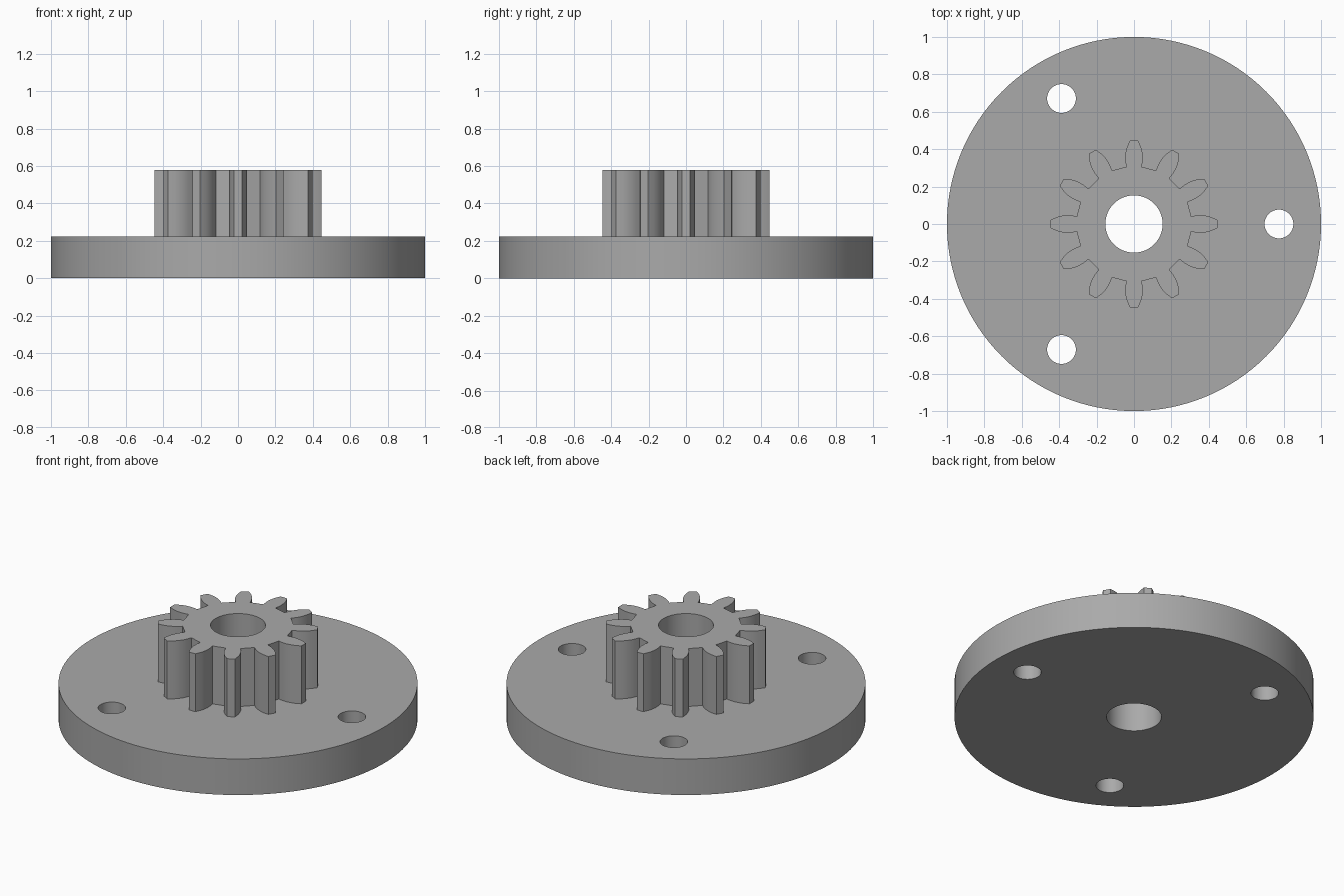
import bpy, bmesh
from math import radians, sin, cos, tau
from mathutils import Matrix

PLATE_H, TOTAL_H = 0.222, 0.578
BORE_R, BOLT_R, BOLT_CIRCLE = 0.153, 0.077, 0.775
TEETH = 12

cube = bpy.data.objects.get("Cube")
if cube:
    bpy.data.objects.remove(cube, do_unlink=True)

grey = bpy.data.materials.new("plain grey")
grey.use_nodes = True
colour = (0.4, 0.4, 0.4, 1)
grey.diffuse_color = colour
grey.node_tree.nodes["Principled BSDF"].inputs["Base Color"].default_value = colour


def prism(name, outline, z0, z1):
    """Extrude a closed outline upwards into a solid."""
    bm = bmesh.new()
    base = bm.faces.new([bm.verts.new((x, y, z0)) for x, y in outline])
    top = bmesh.ops.extrude_face_region(bm, geom=[base])["geom"]
    verts = [v for v in top if isinstance(v, bmesh.types.BMVert)]
    bmesh.ops.translate(bm, verts=verts, vec=(0, 0, z1 - z0))
    bmesh.ops.recalc_face_normals(bm, faces=bm.faces)
    mesh = bpy.data.meshes.new(name)
    bm.to_mesh(mesh)
    bm.free()
    mesh.materials.append(grey)
    obj = bpy.data.objects.new(name, mesh)
    bpy.context.collection.objects.link(obj)
    return obj


def circle(r, n, cx=0, cy=0):
    return [(cx + r * cos(tau * i / n), cy + r * sin(tau * i / n)) for i in range(n)]


def drill(obj, r, n, cx=0, cy=0):
    """Cut a vertical round hole right through an object."""
    cutter = prism("hole_cutter", circle(r, n, cx, cy), -0.2, 1)
    cutter.hide_render = True
    mod = obj.modifiers.new("hole", "BOOLEAN")
    mod.operation, mod.solver, mod.object = "DIFFERENCE", "EXACT", cutter
    bpy.context.view_layer.objects.active = obj
    bpy.ops.object.modifier_apply(modifier=mod.name)
    bpy.data.objects.remove(cutter, do_unlink=True)


# Round base plate with centre bore and three bolt holes
plate = prism("base_plate", circle(1, 128), 0, PLATE_H)
drill(plate, BORE_R, 64)
for k in range(3):
    a = tau * k / 3
    drill(plate, BOLT_R, 48, BOLT_CIRCLE * cos(a), BOLT_CIRCLE * sin(a))

# Gear: one tooth flank (radius along, half width), mirrored and repeated
flank = [(0.306, 0.041), (0.335, 0.046), (0.36, 0.047),
         (0.385, 0.044), (0.41, 0.038), (0.446, 0.022)]
tooth = [(r, -w) for r, w in flank] + [(r, w) for r, w in reversed(flank)]
outline = []
for k in range(TEETH):
    turn = Matrix.Rotation(tau * k / TEETH, 2)
    for r, w in tooth:
        outline.append((turn[0][0] * r + turn[0][1] * w,
                        turn[1][0] * r + turn[1][1] * w))
gear = prism("pinion_gear", outline, PLATE_H, TOTAL_H)
drill(gear, BORE_R, 64)

# Smooth round walls, keep hard edges
for obj in (plate, gear):
    bpy.ops.object.select_all(action="DESELECT")
    obj.select_set(True)
    bpy.context.view_layer.objects.active = obj
    bpy.ops.object.shade_smooth_by_angle(angle=radians(25))
